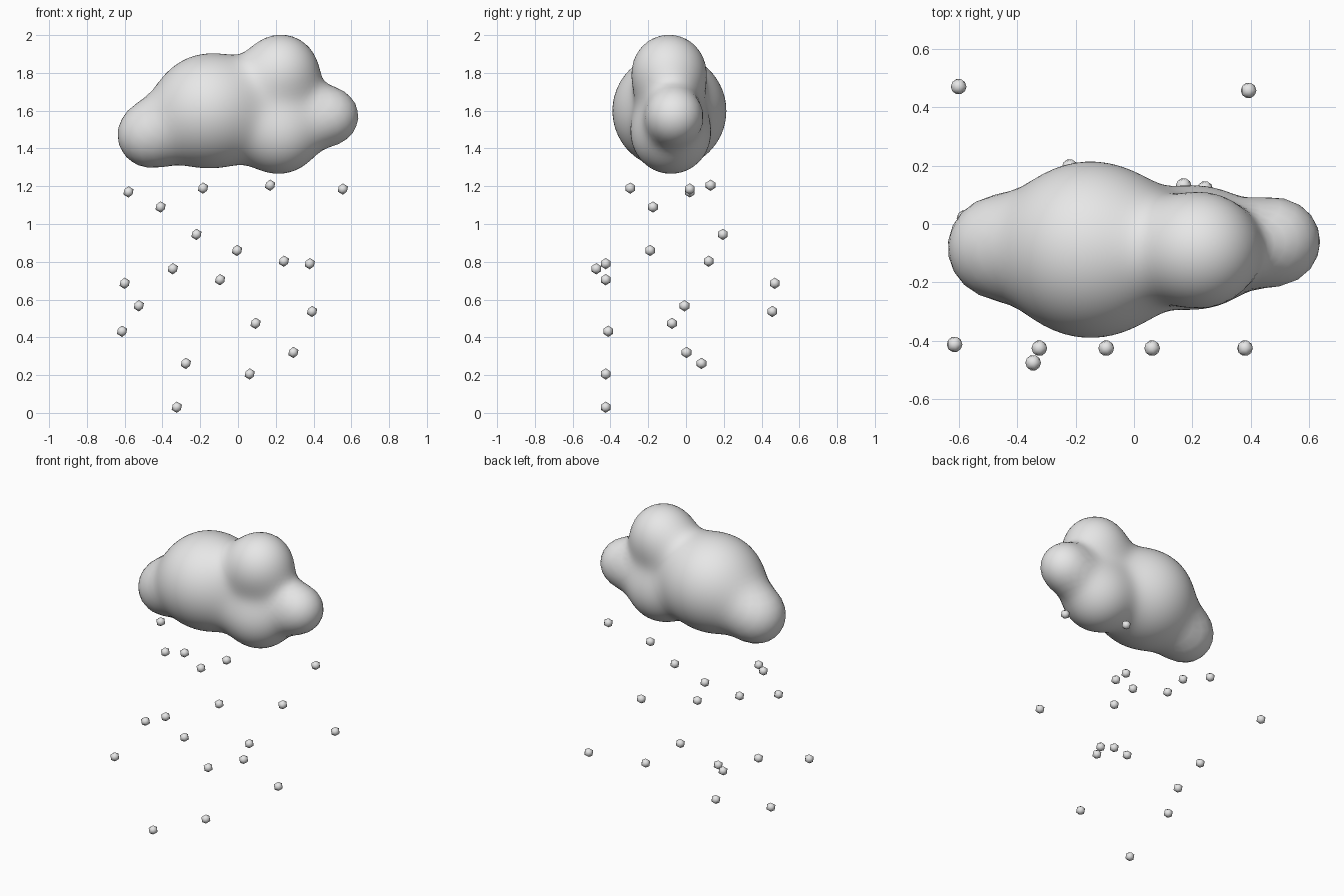
import bpy, bmesh, math
from mathutils import Vector

if "Cube" in bpy.data.objects:
    bpy.data.objects.remove(bpy.data.objects["Cube"])

white = bpy.data.materials.new("soft white")
white.diffuse_color = (0.8, 0.8, 0.8, 1)
white.use_nodes = True
white.node_tree.nodes["Principled BSDF"].inputs["Base Color"].default_value = white.diffuse_color


def finish(bm, name, loc=(0, 0, 0)):
    me = bpy.data.meshes.new(name)
    bm.to_mesh(me)
    bm.free()
    me.materials.append(white)
    for p in me.polygons:
        p.use_smooth = True
    ob = bpy.data.objects.new(name, me)
    ob.location = loc
    bpy.context.collection.objects.link(ob)
    return ob


# cloud: puffs (centre, radius) melted into one skin
PUFFS = [
    (Vector((-0.15, -0.088, 1.60)), 0.30),   # main body
    (Vector((0.23, -0.09, 1.81)), 0.19),     # top right
    (Vector((0.22, -0.08, 1.47)), 0.20),     # lower right
    (Vector((0.495, -0.06, 1.57)), 0.14),    # right end
    (Vector((-0.47, -0.08, 1.47)), 0.165),   # left end
]
BLEND = 16.0


def skin_distance(p):
    return -math.log(sum(math.exp(-BLEND * ((p - c).length - r))
                         for c, r in PUFFS)) / BLEND


centre = Vector((0.05, -0.085, 1.60))
bm = bmesh.new()
bmesh.ops.create_icosphere(bm, subdivisions=5, radius=1)
for v in bm.verts:
    d = v.co.normalized()
    t = 1.0
    for _ in range(80):                      # shrink each point onto the skin
        f = skin_distance(centre + d * t)
        t -= f
        if f < 0.0005:
            break
    v.co = centre + d * t
finish(bm, "cloud")

# falling snow balls: faceted icosahedra
FLAKES = [
    (-0.58, 0.02, 1.17), (-0.41, -0.175, 1.09), (-0.185, -0.295, 1.19),
    (0.17, 0.13, 1.205), (0.555, 0.02, 1.185), (-0.22, 0.195, 0.945),
    (-0.005, -0.19, 0.86), (-0.345, -0.475, 0.763), (-0.095, -0.425, 0.705),
    (0.243, 0.12, 0.803), (0.38, -0.425, 0.79), (-0.60, 0.47, 0.686),
    (-0.525, -0.008, 0.567), (-0.614, -0.412, 0.432), (0.093, -0.074, 0.474),
    (0.392, 0.457, 0.537), (-0.276, 0.082, 0.262), (0.293, 0.003, 0.32),
    (0.062, -0.425, 0.206), (-0.324, -0.425, 0.03),
]
for i, loc in enumerate(FLAKES):
    bm = bmesh.new()
    bmesh.ops.create_icosphere(bm, subdivisions=1, radius=0.03)
    finish(bm, f"snow_ball_{i + 1}", loc)
